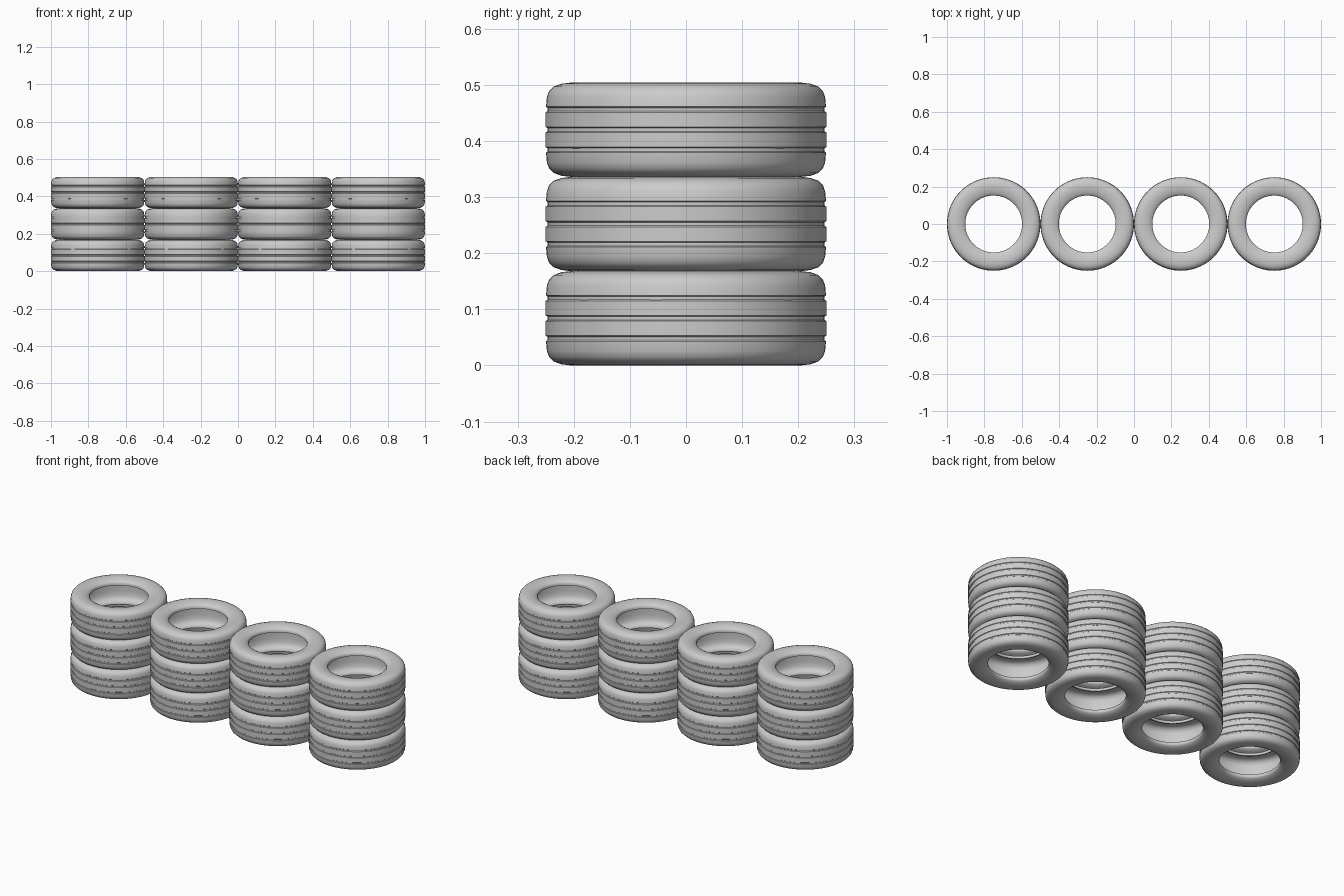
import bpy, bmesh, math

cube = bpy.data.objects.get("Cube")
if cube:
    bpy.data.objects.remove(cube, do_unlink=True)

rubber = bpy.data.materials.new("light grey rubber")
rubber.use_nodes = True
GREY = (0.6, 0.6, 0.6, 1)
rubber.diffuse_color = GREY
rubber.node_tree.nodes["Principled BSDF"].inputs["Base Color"].default_value = GREY

HEIGHT, RADIUS, SEGMENTS = 0.168, 0.25, 72
MID = HEIGHT / 2


def tyre_profile():
    """Closed cross-section as (radius, height from the middle)."""
    # Upper half from the middle groove over the shoulder, sidewall and bead
    # and back along the hollow inside
    upper = [(0.247, 0.003), (RADIUS, 0.005), (RADIUS, 0.031),
             (0.247, 0.033), (0.247, 0.039), (0.2495, 0.041),
             (0.248, 0.058), (0.244, 0.069), (0.236, 0.077),
             (0.222, 0.082), (0.205, MID), (0.185, 0.082),
             (0.168, 0.077), (0.156, 0.071), (0.152, 0.066),
             (0.152, 0.054), (0.158, 0.054), (0.17, 0.062),
             (0.19, 0.069), (0.21, 0.069), (0.227, 0.061),
             (0.235, 0.045), (0.237, 0.02)]
    return upper + [(r, -z) for r, z in reversed(upper)]


def tyre_mesh():
    bm = bmesh.new()
    verts = [bm.verts.new((r, 0, z)) for r, z in tyre_profile()]
    edges = [bm.edges.new((a, b)) for a, b in zip(verts, verts[1:] + verts[:1])]
    bmesh.ops.spin(bm, geom=verts + edges, axis=(0, 0, 1), cent=(0, 0, 0),
                   angle=math.tau, steps=SEGMENTS, use_merge=True)
    bmesh.ops.remove_doubles(bm, verts=bm.verts, dist=0.0001)
    bmesh.ops.recalc_face_normals(bm, faces=bm.faces)
    mesh = bpy.data.meshes.new("tyre")
    bm.to_mesh(mesh)
    bm.free()
    mesh.materials.append(rubber)
    return mesh


# Four stacks of three tyres sharing one mesh
mesh = tyre_mesh()
for stack in range(4):
    for level in range(3):
        tyre = bpy.data.objects.new(f"tyre_stack{stack + 1}_level{level + 1}", mesh)
        tyre.location = ((stack - 1.5) * 2 * RADIUS, 0, MID + level * HEIGHT)
        bpy.context.collection.objects.link(tyre)
        tyre.select_set(True)
        bpy.context.view_layer.objects.active = tyre

bpy.ops.object.select_all(action='DESELECT')
tyre.select_set(True)
bpy.ops.object.shade_smooth_by_angle(angle=math.radians(50))
